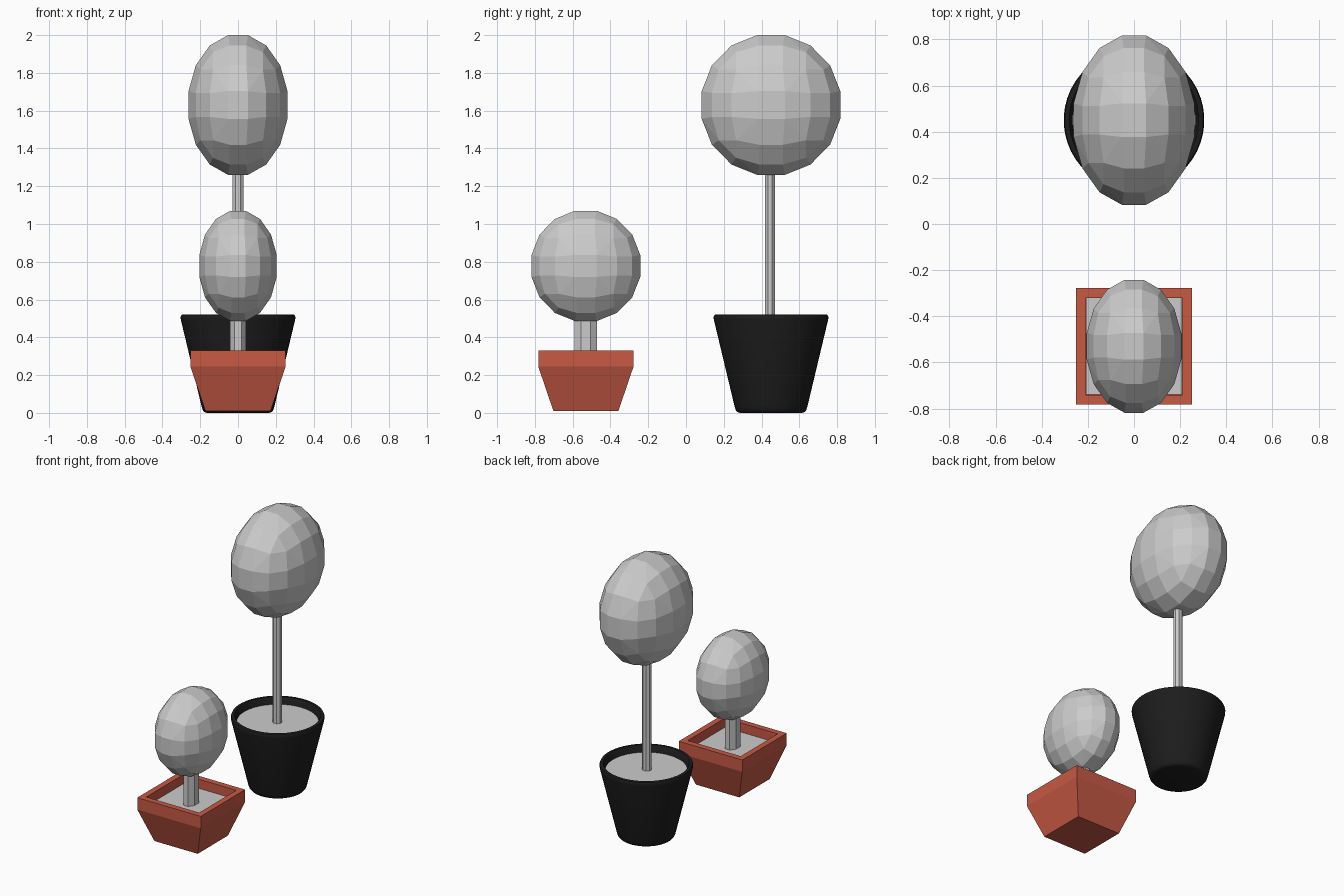
import bpy, bmesh
from math import tan, radians, sin, cos, pi, sqrt
from mathutils import Vector

if "Cube" in bpy.data.objects:
    bpy.data.objects.remove(bpy.data.objects["Cube"])


def material(name, rgb):
    m = bpy.data.materials.new(name)
    m.diffuse_color = (*rgb, 1)
    m.use_nodes = True
    m.node_tree.nodes["Principled BSDF"].inputs["Base Color"].default_value = m.diffuse_color
    return m


def finish(bm, name, mat=None):
    bmesh.ops.recalc_face_normals(bm, faces=bm.faces)
    mesh = bpy.data.meshes.new(name)
    bm.to_mesh(mesh)
    bm.free()
    ob = bpy.data.objects.new(name, mesh)
    bpy.context.collection.objects.link(ob)
    if mat:
        mesh.materials.append(mat)
    return ob


def loft(name, rings, y, n, mat=None, smooth=False):
    """Stack n-sided rings (half width x, half width y, z), capped at both ends."""
    bm = bmesh.new()
    # even-sided rings have flats facing the axes
    k = 1 / cos(pi / n)
    loops = []
    for rx, ry, z in rings:
        loops.append([bm.verts.new((rx * k * cos((i + .5) * 2 * pi / n),
                                    y + ry * k * sin((i + .5) * 2 * pi / n), z))
                      for i in range(n)])
    for a, b in zip(loops, loops[1:]):
        for i in range(n):
            bm.faces.new((a[i], a[(i + 1) % n], b[(i + 1) % n], b[i]))
    bm.faces.new(loops[0])
    bm.faces.new(loops[-1])
    ob = finish(bm, name, mat)
    if smooth:
        bpy.ops.object.select_all(action='DESELECT')
        ob.select_set(True)
        bpy.context.view_layer.objects.active = ob
        bpy.ops.object.shade_smooth_by_angle(angle=radians(40))
    return ob


def crown(name, y, z, half):
    """Faceted ball: a 4 x 4 grid of points on each cube side, pushed to a sphere."""
    steps = [tan(radians(a)) for a in (-33.75, -11.25, 11.25, 33.75)]
    bm = bmesh.new()
    for axis in range(3):
        for sign in (-1, 1):
            for u in steps:
                for v in steps:
                    p = [u, v]
                    p.insert(axis, sign)
                    bm.verts.new(Vector(p).normalized())
    bmesh.ops.convex_hull(bm, input=bm.verts)
    bmesh.ops.dissolve_limit(bm, angle_limit=radians(2), verts=bm.verts, edges=bm.edges)
    top = max(v.co.z for v in bm.verts)
    for v in bm.verts:
        v.co = [c / top * h for c, h in zip(v.co, half)]
        v.co += Vector((0, y, z))
    return finish(bm, name)


red = material("terracotta", (0.57, 0.10, 0.06))
black = material("black_plastic", (0.012, 0.012, 0.012))

# Small tree in the square pot
YS = -0.53
square = [(.172, .01), (.252, .245), (.252, .33), (.21, .33), (.21, .25)]
loft("square_pot", [(r, r, z) for r, z in square], YS, 4, red)
loft("square_pot_soil", [(.209, .209, .252), (.209, .209, .265)], YS, 4)
loft("small_trunk", [(.043, .06, .255), (.043, .06, .56)], YS, 8)
crown("small_crown", YS, .778, (.205, .288, .292))

# Tall tree in the round pot
YL = 0.45
round_pot = [(.165, 0), (.178, .004), (.187, .015), (.193, .035), (.303, .495),
             (.304, .508), (.300, .518), (.292, .522), (.280, .520),
             (.275, .512), (.262, .45)]
loft("round_pot", [(r, r, z) for r, z in round_pot], YL, 48, black, True)
loft("round_pot_soil", [(.264, .264, .455), (.266, .266, .472)], YL, 48)
loft("tall_trunk", [(.03, .027, .46), (.03, .027, 1.32)], YL - .005, 8)
crown("tall_crown", YL, 1.63, (.262, .367, .37))
